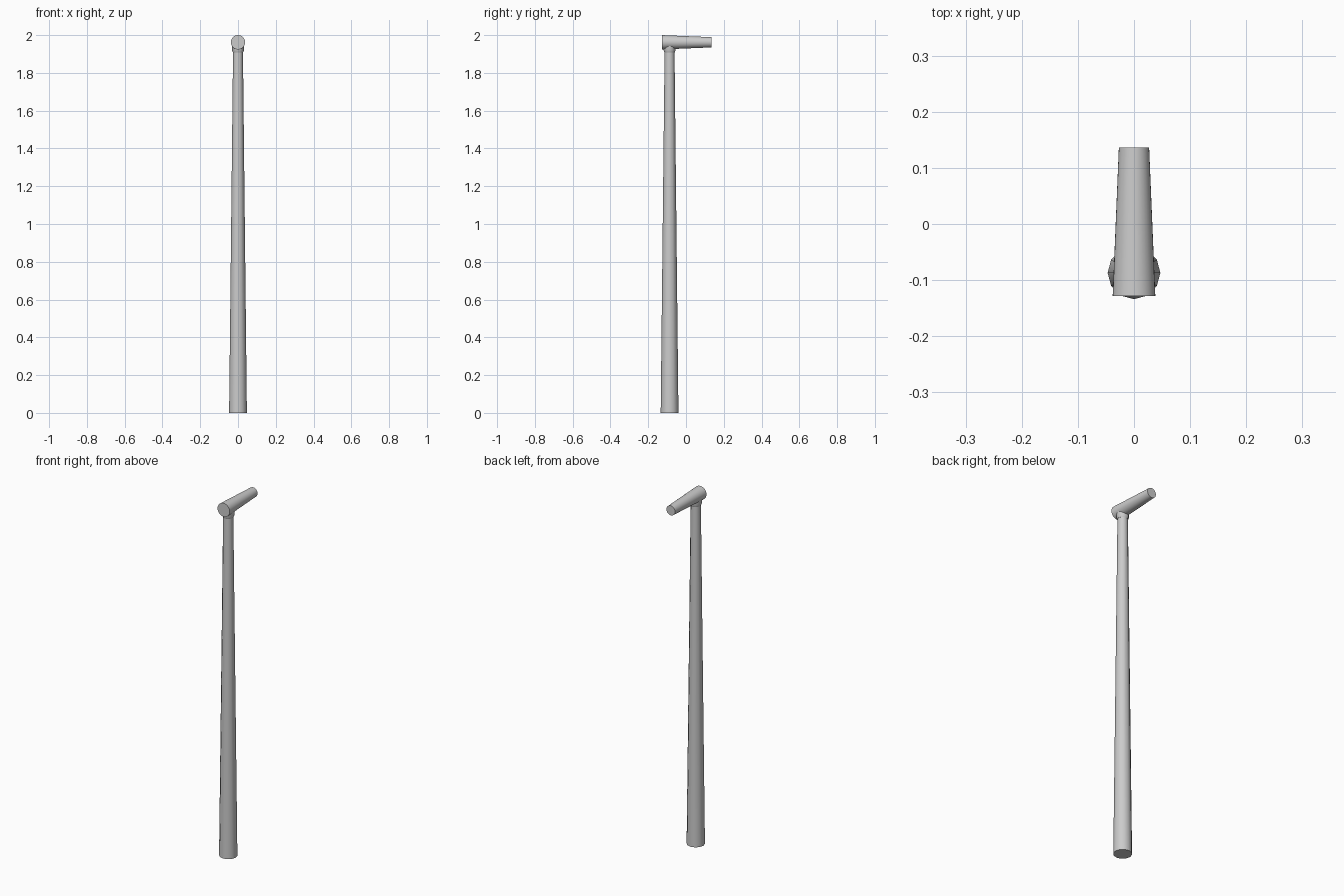
import bpy, bmesh, math

if "Cube" in bpy.data.objects:
    bpy.data.objects.remove(bpy.data.objects["Cube"])

POLE_Y = -0.087


def lathe(name, profile, sides, location, tilt=0.0):
    """Capped solid of revolution from (radius, height) pairs."""
    bm = bmesh.new()
    rings = []
    for r, h in profile:
        rings.append([bm.verts.new((r * math.cos(2 * math.pi * i / sides),
                                    r * math.sin(2 * math.pi * i / sides), h))
                      for i in range(sides)])
    for a, b in zip(rings, rings[1:]):
        for i in range(sides):
            j = (i + 1) % sides
            bm.faces.new((a[i], a[j], b[j], b[i]))
    bm.faces.new(rings[0][::-1])
    bm.faces.new(rings[-1])
    mesh = bpy.data.meshes.new(name)
    bm.to_mesh(mesh)
    bm.free()
    obj = bpy.data.objects.new(name, mesh)
    bpy.context.collection.objects.link(obj)
    obj.location = location
    obj.rotation_euler = (tilt, 0, 0)
    bpy.ops.object.select_all(action='DESELECT')
    obj.select_set(True)
    bpy.context.view_layer.objects.active = obj
    bpy.ops.object.shade_smooth_by_angle(angle=math.radians(40))
    return obj


# Tapered pole
lathe("pole", [(0.047, 0), (0.026, 1.935)], 12, (0, POLE_Y, 0))

# Collar under the lamp head
lathe("collar", [(0.027, 1.908), (0.031, 1.918), (0.031, 1.945)], 12, (0, POLE_Y, 0))

# Tapered horizontal head, pointing to +y
lathe("head", [(0.038, 0), (0.027, 0.264)], 32, (0, -0.128, 1.962), -math.pi / 2)
